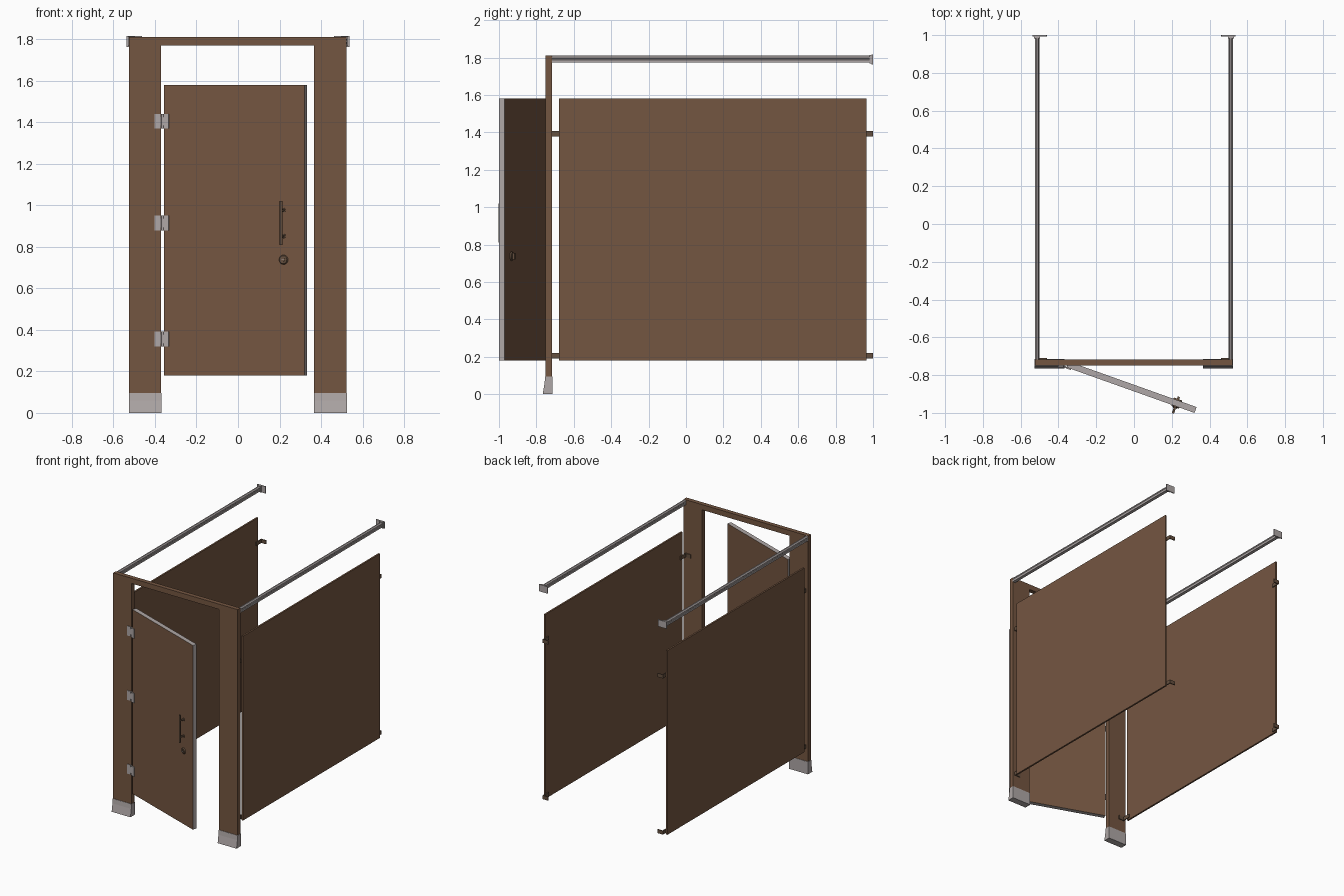
import bpy, bmesh, math
from mathutils import Matrix, Vector

if "Cube" in bpy.data.objects:
    bpy.data.objects.remove(bpy.data.objects["Cube"])


def material(name, rgb):
    m = bpy.data.materials.new(name)
    m.diffuse_color = (*rgb, 1)
    m.use_nodes = True
    m.node_tree.nodes["Principled BSDF"].inputs["Base Color"].default_value = m.diffuse_color
    return m


BROWN = material("brown_laminate", (0.175, 0.093, 0.053))
GREY = material("brushed_metal", (0.43, 0.39, 0.385))
BRONZE = material("bronze_hardware", (0.13, 0.08, 0.05))


def finish(name, bm, mats, matrix=None):
    bmesh.ops.recalc_face_normals(bm, faces=bm.faces)
    me = bpy.data.meshes.new(name)
    bm.to_mesh(me)
    bm.free()
    for m in mats:
        me.materials.append(m)
    ob = bpy.data.objects.new(name, me)
    bpy.context.collection.objects.link(ob)
    if matrix:
        ob.matrix_world = matrix
    return ob


def add_box(bm, x0, x1, y0, y1, z0, z1):
    m = Matrix.Translation(((x0 + x1) / 2, (y0 + y1) / 2, (z0 + z1) / 2))
    m = m @ Matrix.Diagonal((x1 - x0, y1 - y0, z1 - z0, 1))
    bmesh.ops.create_cube(bm, size=1, matrix=m)


def boxes(name, mat, specs, matrix=None):
    bm = bmesh.new()
    for s in specs:
        add_box(bm, *s)
    return finish(name, bm, [mat], matrix)


def add_rod(bm, a, b, r, r2=None, n=20):
    a, b = Vector(a), Vector(b)
    d = b - a
    m = Matrix.Translation((a + b) / 2) @ d.to_track_quat('Z', 'Y').to_matrix().to_4x4()
    bmesh.ops.create_cone(bm, cap_ends=True, segments=n, radius1=r,
                          radius2=r if r2 is None else r2, depth=d.length, matrix=m)


def smooth(ob):
    for p in ob.data.polygons:
        p.use_smooth = len(p.vertices) == 4
    ob.data.set_sharp_from_angle(angle=math.radians(35))


def extrude(name, mat, pts, axis_vec):
    bm = bmesh.new()
    f = bm.faces.new([bm.verts.new(p) for p in pts])
    r = bmesh.ops.extrude_face_region(bm, geom=[f])
    bmesh.ops.translate(bm, vec=axis_vec,
                        verts=[v for v in r["geom"] if isinstance(v, bmesh.types.BMVert)])
    return finish(name, bm, [mat])


# Front frame: two pilasters and the header between them
YF, YB = -0.75, -0.717
PILASTERS = {"left": (-0.524, -0.37), "right": (0.367, 0.522)}
for side, (x0, x1) in PILASTERS.items():
    boxes(side + "_pilaster", BROWN, [(x0, x1, YF, YB, 0.03, 1.81)])
    # flared metal shoe at the floor
    prof = [(-0.766, 0), (-0.714, 0), (-0.714, 0.095), (-0.753, 0.095), (-0.756, 0.06)]
    extrude(side + "_shoe", GREY, [(x0 - 0.002, y, z) for y, z in prof], (x1 - x0 + 0.004, 0, 0))
boxes("header", BROWN, [(-0.37, 0.367, YF, YB, 1.77, 1.81)])

# Side panels, wall brackets and head rails
for side, s in (("left", -1), ("right", 1)):
    def mx(a, b):
        return (min(s * a, s * b), max(s * a, s * b))
    boxes(side + "_panel", BROWN, [(*mx(0.506, 0.519), -0.68, 0.965, 0.18, 1.58)])
    for end, wall, d in (("front", YB, 1), ("back", 1.0, -1)):
        for lvl, z in (("lower", 0.205), ("upper", 1.392)):
            def my(a, b):
                return (min(wall + d * a, wall + d * b), max(wall + d * a, wall + d * b))
            boxes(f"{side}_{end}_{lvl}_bracket", BRONZE, [
                (*mx(0.499, 0.506), *my(0, 0.065), z - 0.014, z + 0.014),
                (*mx(0.46, 0.499), *my(0, 0.007), z - 0.014, z + 0.014)])
    # grooved rail profile with a sloped top
    half = [(0.012, 1.774), (0.012, 1.787), (0.009, 1.789), (0.009, 1.793),
            (0.011, 1.795), (0.011, 1.802), (0.004, 1.81)]
    prof = half + [(-x, z) for x, z in reversed(half)]
    extrude(side + "_head_rail", GREY, [(s * 0.513 + x, YB, z) for x, z in prof],
            (0, 0.99 - YB, 0))
    boxes(side + "_rail_flange", GREY, [
        (*mx(0.463, 0.537), 0.993, 1.0, 1.763, 1.815),
        (*mx(0.497, 0.529), 0.982, 0.993, 1.767, 1.814)])

# Door, swung open: local x runs along the door, local y through its thickness
ANGLE = math.radians(-19.6)
DOOR = Matrix.Translation((-0.357, -0.759, 0)) @ Matrix.Rotation(ANGLE, 4, 'Z')
W, T = 0.719, 0.033
bm = bmesh.new()
add_box(bm, 0, W, 0, T, 0.18, 1.58)
bm.normal_update()
for f in bm.faces:
    f.material_index = 0 if abs(f.normal.y) > 0.5 else 1
finish("door", bm, [BROWN, GREY], DOOR)

# Hinges: barrel plus one leaf on the pilaster and one on the door
for name, z in (("lower", 0.355), ("middle", 0.915), ("upper", 1.405)):
    h = 0.036
    boxes(name + "_hinge_frame_leaf", GREY, [
        (-0.402, -0.374, -0.756, YF, z - h, z + h),
        (-0.374, -0.364, -0.757, -0.752, z - h * 0.6, z + h * 0.6)])
    boxes(name + "_hinge_door_leaf", GREY, [
        (0.0, 0.026, -0.006, 0, z - h, z + h),
        (-0.008, 0.0, -0.005, 0.002, z - h * 0.6, z + h * 0.6)], DOOR)
    bm = bmesh.new()
    add_rod(bm, (-0.364, -0.757, z - h), (-0.364, -0.757, z + h), 0.006, n=16)
    smooth(finish(name + "_hinge_barrel", bm, [GREY]))

# Pull handle: upright bar on two standoffs with round roses
HX, OUT = 0.612, -0.034
bm = bmesh.new()
add_rod(bm, (HX, OUT, 0.81), (HX, OUT, 1.02), 0.007)
for z in (0.852, 0.976):
    add_rod(bm, (HX, OUT, z), (HX, 0, z), 0.006)
    add_rod(bm, (HX, -0.005, z), (HX, 0, z), 0.011)
smooth(finish("pull_handle", bm, [BRONZE], DOOR))

# Lock: rose with indicator outside, thumb turn inside
bm = bmesh.new()
add_rod(bm, (HX, 0, 0.738), (HX, -0.007, 0.738), 0.023, 0.019, 28)
add_rod(bm, (HX, -0.007, 0.738), (HX, -0.012, 0.738), 0.011)
add_rod(bm, (HX, T, 0.738), (HX, T + 0.007, 0.738), 0.025, 0.021, 28)
add_box(bm, HX - 0.006, HX + 0.006, T + 0.007, T + 0.02, 0.72, 0.756)
smooth(finish("door_lock", bm, [BRONZE], DOOR))
boxes("lock_indicator", GREY, [(HX - 0.006, HX + 0.006, -0.014, -0.011, 0.736, 0.74)], DOOR)
